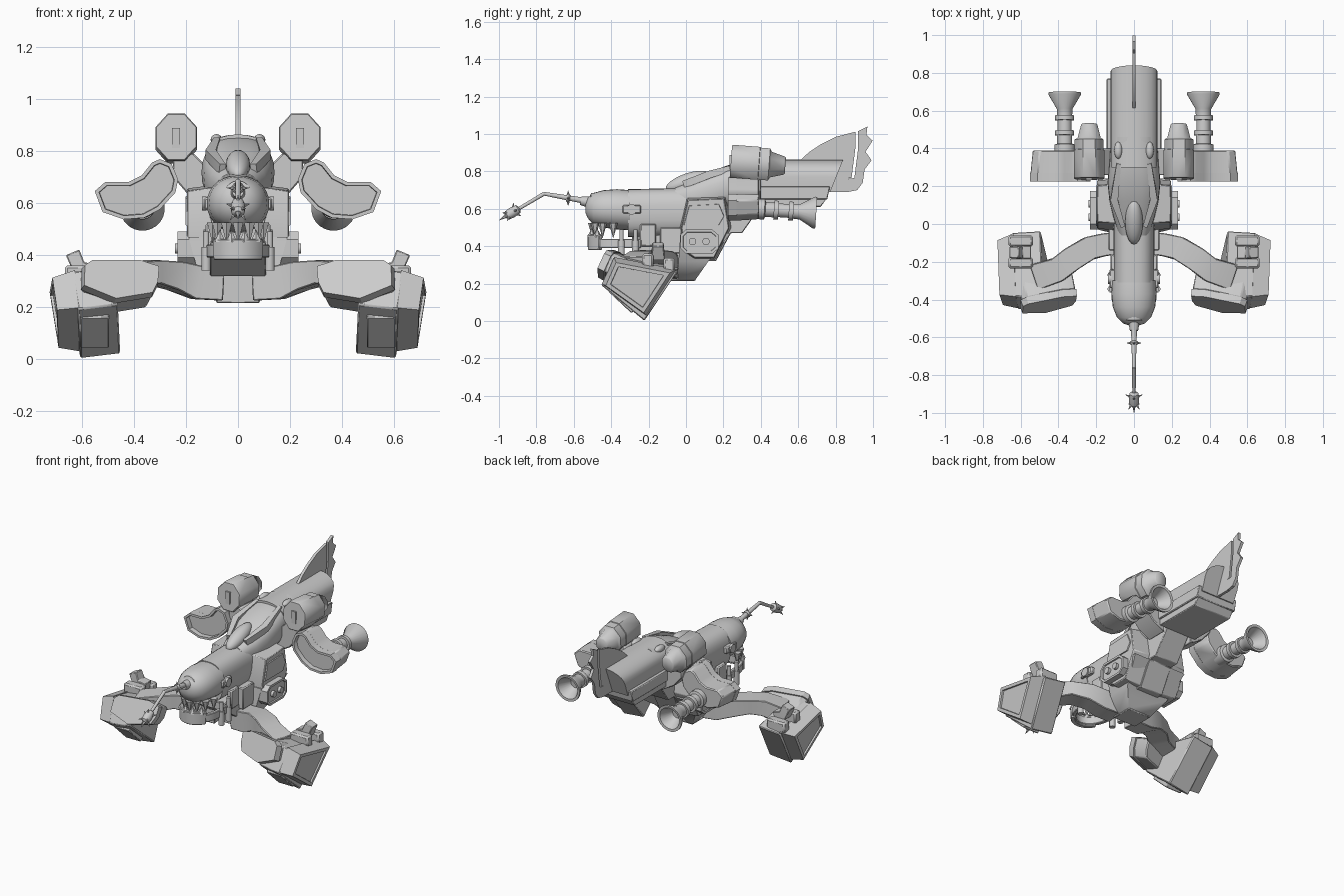
import bpy, bmesh
from math import sin, cos, pi, radians
from mathutils import Vector, Matrix, Euler

cube = bpy.data.objects.get("Cube")
if cube:
    bpy.data.objects.remove(cube, do_unlink=True)


def finish(name, bm, mirror=False, bevel=0, rot=None, smooth=32):
    """Turn a bmesh in model space into a shaded object."""
    if rot:
        pivot, angles = Vector(rot[0]), Euler(rot[1])
        m = Matrix.Translation(pivot) @ angles.to_matrix().to_4x4() @ Matrix.Translation(-pivot)
        bm.transform(m)
    bmesh.ops.recalc_face_normals(bm, faces=bm.faces)
    mesh = bpy.data.meshes.new(name)
    bm.to_mesh(mesh)
    bm.free()
    ob = bpy.data.objects.new(name, mesh)
    bpy.context.collection.objects.link(ob)
    bpy.ops.object.select_all(action='DESELECT')
    ob.select_set(True)
    bpy.context.view_layer.objects.active = ob
    bpy.ops.object.shade_smooth_by_angle(angle=radians(smooth))
    if bevel:
        mod = ob.modifiers.new("edge", 'BEVEL')
        mod.width, mod.segments = bevel, 1
    if mirror:
        ob.modifiers.new("mirror", 'MIRROR')
    return ob


def skin(bm, rings):
    """Bridge equal rings of points and cap both ends."""
    rows = [[bm.verts.new(p) for p in ring] for ring in rings]
    n = len(rows[0])
    for a, b in zip(rows, rows[1:]):
        for i in range(n):
            j = (i + 1) % n
            bm.faces.new((a[i], a[j], b[j], b[i]))
    return bm.faces.new(rows[0][::-1]), bm.faces.new(rows[-1])


def prism(name, pts, axis, lo, hi, taper=1, recess=None, cap=1, shear=0, **kw):
    """Extrude a 2D outline along an axis, with optional taper, shear and sunken cap."""
    k = "xyz".index(axis)
    mid = Vector((sum(p[0] for p in pts), sum(p[1] for p in pts))) / len(pts)
    top = max(p[1] for p in pts)
    rings = []
    for d, s in ((lo, 1), (hi, taper)):
        ring = []
        for p in pts:
            q = list(mid + (Vector(p) - mid) * s)
            q.insert(k, d - (shear * (top - p[1]) if d == hi else 0))
            ring.append(q)
        rings.append(ring)
    bm = bmesh.new()
    caps = skin(bm, rings)
    bmesh.ops.recalc_face_normals(bm, faces=bm.faces)
    if recess:
        bmesh.ops.inset_region(bm, faces=[caps[cap]], thickness=recess[0], use_even_offset=True)
        bmesh.ops.inset_region(bm, faces=[caps[cap]], thickness=0.002, depth=-recess[1])
    return finish(name, bm, **kw)


def box(name, x, y, z, **kw):
    return prism(name, [(y[0], z[0]), (y[1], z[0]), (y[1], z[1]), (y[0], z[1])], 'x', *x, **kw)


def hull(name, sections, power=2.4, n=28):
    """Loft rounded sections (y, bottom, top, half width) along y."""
    rings = []
    for y, zb, zt, hw in sections:
        ring = []
        for i in range(n):
            c, s = cos(2 * pi * i / n), sin(2 * pi * i / n)
            x = hw * abs(c) ** (2 / power) * (1 if c > 0 else -1)
            z = (zt - zb) / 2 * abs(s) ** (2 / power) * (1 if s > 0 else -1)
            ring.append((x, y, (zb + zt) / 2 + z))
        rings.append(ring)
    bm = bmesh.new()
    skin(bm, rings)
    return finish(name, bm)


def turned(bm, start, direction, profile, n=20, tall=1.0):
    """Add a turned shape: profile is (distance, radius) along the direction."""
    d = Vector(direction).normalized()
    q = d.to_track_quat('Z', 'Y')
    skin(bm, [[Vector(start) + d * t + q @ Vector((r * cos(2 * pi * (i + .5) / n),
               r * sin(2 * pi * (i + .5) / n) * tall, 0)) for i in range(n)] for t, r in profile])


def tube(name, start, direction, profile, n=20, tall=1.0, **kw):
    bm = bmesh.new()
    turned(bm, start, direction, profile, n, tall)
    return finish(name, bm, **kw)


def beam(name, stations, **kw):
    """Sweep a rectangle through stations (x, y, z, half width, half height)."""
    pts = [Vector(s[:3]) for s in stations]
    rings = []
    for i, s in enumerate(stations):
        d = pts[min(i + 1, len(pts) - 1)] - pts[max(i - 1, 0)]
        side = d.cross(Vector((0, 0, 1))).normalized()
        up = side.cross(d).normalized()
        rings.append([pts[i] + side * s[3] * a + up * s[4] * b
                      for a, b in ((1, 1), (1, -1), (-1, -1), (-1, 1))])
    bm = bmesh.new()
    skin(bm, rings)
    return finish(name, bm, **kw)


def ball(name, center, radii, **kw):
    bm = bmesh.new()
    bmesh.ops.create_uvsphere(bm, u_segments=20, v_segments=12, radius=1)
    bm.transform(Matrix.Translation(center) @ Matrix.Diagonal((*radii, 1)))
    return finish(name, bm, **kw)


# Head, neck and body
hull("head", [(-.538, .58, .63, .025), (-.525, .55, .66, .06), (-.495, .515, .685, .09),
              (-.44, .50, .70, .112), (-.37, .49, .705, .12), (-.30, .485, .70, .117)], 2.1)
hull("neck", [(-.31, .45, .705, .106), (.15, .45, .715, .11)], 2.6)
hull("upper_body", [(-.06, .58, .715, .08), (.04, .57, .755, .11), (.12, .58, .795, .13),
                    (.22, .60, .832, .14), (.33, .62, .855, .13), (.46, .66, .862, .12)], 2.6)
ball("canopy", (0, .01, .745), (.047, .125, .045), rot=((0, .01, .745), (.33, 0, 0)))
beam("canopy_rails", [(.06, -.01, .73, .012, .02), (.105, .13, .785, .02, .02),
                      (.08, .32, .84, .012, .012)], mirror=True)
ball("body_lamps", (.083, .39, .842), (.022, .045, .022), mirror=True)
prism("belly", [(-.09, .45), (-.09, .215), (.05, .215), (.075, .32), (.16, .32),
                (.24, .47), (.30, .47), (.42, .64), (.2, .70)], 'x', -.083, .083, bevel=.004)
bm = bmesh.new()
skin(bm, [[(-w, f, z), (w, f, z), (w, b, z), (-w, b, z)]
          for w, f, b, z in ((.082, -.05, .05, .22), (.15, -.04, .12, .32), (.19, -.03, .24, .47))])
finish("belly_fairing", bm, smooth=60)
prism("chin", [(-.29, .45), (-.29, .40), (-.17, .32), (-.05, .32), (-.05, .47)], 'x',
      -.107, .107, bevel=.004)
prism("flank", [(-.04, .50), (-.02, .36), (.04, .32), (.16, .32), (.25, .50), (.22, .68),
                (0, .67)], 'x', 0, .195, taper=.88, mirror=True, bevel=.004)
prism("side_panel", [(-.02, .51), (.18, .51), (.21, .56), (.18, .63), (.01, .62)], 'x',
      .17, .202, taper=.92, mirror=True)
box("neck_blocks", (.05, .135), (-.14, -.02), (.36, .50), mirror=True, bevel=.006)
box("neck_plates", (.09, .125), (-.245, -.16), (.40, .52), mirror=True, bevel=.006)
prism("hip_pods", [(-.03, .39), (.0, .36), (.14, .36), (.175, .39), (.175, .46), (.14, .49),
                   (.0, .49), (-.03, .46)], 'x', .15, .232, recess=(.014, .008), mirror=True)
for i, y in enumerate((.035, .107)):
    tube(f"hip_bolt_{i + 1}", (.20, y, .425), (1, 0, 0), [(0, .02), (.042, .02)], 12, mirror=True)

# Face: cheek hinges, jaw and teeth
box("cheek_hinges", (.09, .13), (-.34, -.24), (.575, .62), mirror=True, bevel=.006)
tube("cheek_bolts", (.12, -.29, .597), (1, 0, 0), [(0, .028), (.018, .028)], 12, mirror=True)
for i, y in enumerate((-.345, -.27)):
    tube(f"jaw_piston_{i + 1}", (.122, y, .34), (0, 0, 1),
         [(0, .018), (.09, .018), (.09, .012), (.15, .012)], 12, mirror=True)


def arc(rx, ry, angles):
    return [(rx * cos(radians(a)), -.36 - ry * sin(radians(a))) for a in angles]


jaw = arc(.12, .155, range(0, 181, 15)) + [(-.12, -.24), (-.095, -.24)]
jaw += arc(.095, .13, range(180, -1, -15)) + [(.095, -.24), (.12, -.24)]
prism("lower_jaw", jaw, 'z', .39, .44, bevel=.004)
lip = arc(.124, .165, range(40, 141, 10)) + arc(.10, .135, range(140, 39, -10))
prism("jaw_lip", lip, 'z', .38, .462, taper=1.04, bevel=.004)
for name, base, height, angles, rx, ry in (
        ("upper_teeth", .525, -.08, range(12, 170, 26), .10, .14),
        ("lower_teeth", .45, .045, range(51, 140, 26), .11, .148)):
    bm = bmesh.new()
    for x, y in arc(rx, ry, angles):
        turned(bm, (x, y, base), (0, 0, height), [(0, .024), (abs(height), .001)], 6)
    finish(name, bm)

# Nose probe with spiked collar and spiked tip
tube("probe_mount", (0, -.49, .632), (0, -1, .15), [(0, .055), (.025, .05), (.03, .03), (.075, .022)])
tube("probe_arm", (0, -.50, .636), (0, -.26, .045), [(0, .018), (.264, .010)], 12)
tube("probe_tip_rod", (0, -.757, .682), (0, -.14, -.083), [(0, .011), (.18, .009)], 12)
tube("probe_collar", (0, -.62, .656), (0, -1, .17), [(0, .018), (.008, .024), (.02, .018)], 12)
drop = Vector((0, -.14, -.083)).normalized()
tip = Vector((0, -.93, .58))
tube("probe_head", tip - drop * .045, drop,
     [(0, .012), (.008, .024), (.045, .028), (.075, .025), (.085, .012)], 14)
bm = bmesh.new()
for i in range(8):
    r = Vector((cos(pi * i / 4), 0, sin(pi * i / 4)))
    if i % 2 == 0:
        turned(bm, Vector((0, -.63, .657)) + r * .018, r, [(0, .008), (.022, .001)], 6)
    out = r - drop * r.dot(drop)
    lean = .9 if i % 2 else -.6
    turned(bm, tip + out * .022 + drop * lean * .03, out + drop * lean, [(0, .008), (.026, .001)], 6)
turned(bm, tip + drop * .03, drop, [(0, .012), (.05, .001)], 6)
finish("probe_spikes", bm)

# Tail: round-topped boom, under tray and notched fin
boom = [(.12, .69), (.125, .77)] + [(.123 * cos(radians(a)), .79 + .073 * sin(radians(a)))
                                   for a in range(10, 171, 16)] + [(-.125, .77), (-.12, .69)]
prism("tail_boom", boom, 'y', .30, .84, shear=.4)
prism("tail_tray", [(.30, .72), (.77, .72), (.755, .65), (.34, .65)], 'x', -.145, .145, bevel=.004)
prism("tail_keel", [(.36, .66), (.755, .66), (.72, .61), (.40, .61)], 'x', -.135, .135, bevel=.004)
prism("tail_fin", [(.60, .85), (.66, .905), (.72, .945), (.80, .985), (.905, 1.012), (.905, .92),
                   (.885, .765), (.87, .765), (.87, .69), (.70, .69)], 'x', -.009, .009)
prism("fin_trailing_edge", [(.92, 1.015), (.97, 1.04), (.965, .995), (.998, .965), (.96, .905),
                            (.992, .86), (.955, .81), (.945, .74), (.915, .70), (.865, .69),
                            (.865, .76), (.90, .765), (.92, .92)], 'x', -.009, .009)

# Upper engines and their struts
tube("upper_engines", (.237, .24, .853), (0, .29, -.022),
     [(0, .083), (.006, .087), (.15, .087), (.152, .083), (.205, .083), (.215, .066),
      (.285, .047), (.292, .04)], 8, 1.12, mirror=True, smooth=46)
box("engine_slots", (.222, .253), (.232, .26), (.81, .888), mirror=True)
prism("engine_struts", [(.10, .58), (.19, .63), (.25, .70), (.25, .79), (.17, .79), (.10, .72)],
      'y', .26, .40, mirror=True, bevel=.005)

# Curved intake pods with flared nozzles
bean = [(.55, .645), (.51, .68), (.42, .68), (.37, .705), (.33, .755), (.30, .768), (.255, .75),
        (.23, .69), (.24, .64), (.30, .575), (.36, .543), (.44, .537), (.52, .565)]
prism("intake_rims", bean, 'y', .225, .27, recess=(.014, .03), cap=0, mirror=True)
prism("intake_pods", bean, 'y', .265, .39, taper=.93, mirror=True, bevel=.006)
tube("nozzles", (.367, .35, .602), (0, .33, -.022),
     [(0, .055), (.07, .055), (.075, .04), (.12, .04), (.12, .051), (.145, .051), (.145, .037),
      (.20, .037), (.20, .051), (.225, .051), (.225, .04), (.26, .042), (.335, .086),
      (.347, .086), (.345, .07), (.27, .03)], 24, mirror=True)

# Arms and fists
beam("arms", [(.06, -.10, .29, .06, .065), (.16, -.11, .295, .06, .065),
              (.24, -.13, .32, .062, .055), (.33, -.185, .335, .065, .045),
              (.40, -.24, .325, .065, .05), (.52, -.28, .295, .07, .05)], mirror=True, bevel=.004)
tilt = ((.56, -.2, .2), (0, .12, -.06))
prism("fists", [(-.38, .345), (-.04, .275), (-.22, .008), (-.45, .20)], 'x', .475, .63,
      mirror=True, rot=tilt, bevel=.006)
prism("fist_plates", [(-.38, .35), (-.045, .285), (-.21, .035), (-.445, .205)], 'x', .62, .708,
      taper=.86, recess=(.02, .01), mirror=True, rot=tilt)
prism("fist_front_panels", [(.495, .20), (.605, .20), (.605, .03), (.495, .03)], 'y', -.36, -.32,
      mirror=True, rot=((.55, -.34, .115), (.82, 0, 0)), bevel=.004)
knuckle = [(.31, .33), (.32, .265), (.345, .22), (.49, .195), (.61, .25), (.60, .335),
           (.57, .355), (.38, .355)]
slant = ((.46, -.36, .29), (-.42, 0, -.2))
prism("knuckle_guards", knuckle, 'y', -.435, -.395, mirror=True, taper=1.04, rot=slant)
prism("knuckle_blocks", knuckle, 'y', -.396, -.29, mirror=True, rot=slant, bevel=.006)
for i, (y, z) in enumerate(((-.09, .312), (-.205, .335))):
    box(f"finger_bar_{i + 1}", (.535, .665), (y - .03, y + .03), (z - .05, z + .025),
        mirror=True, bevel=.01)
beam("thumbs", [(.55, -.15, .335, .035, .028), (.61, -.15, .35, .035, .03),
                (.635, -.15, .41, .03, .028)], mirror=True, bevel=.004)
